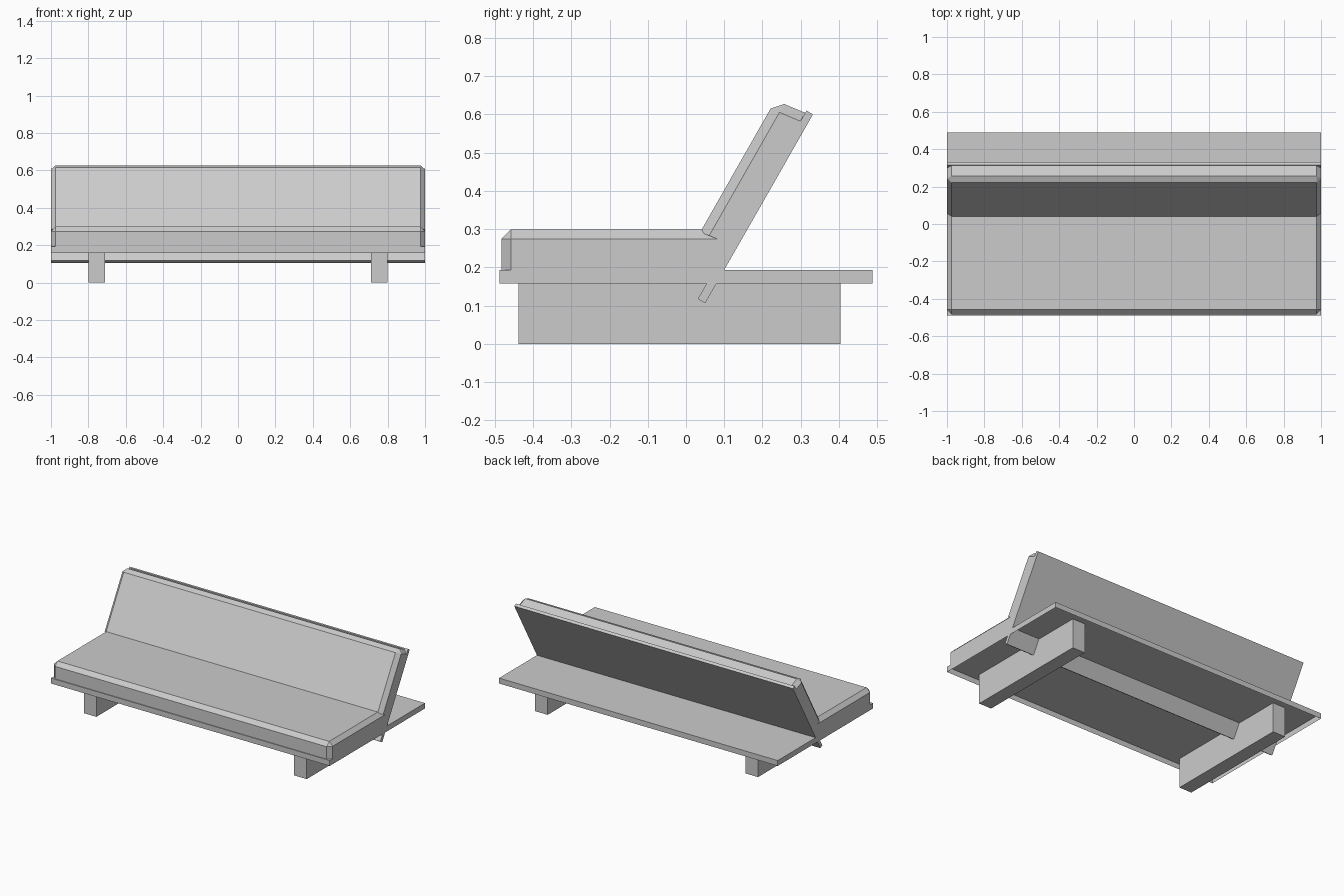
import bpy
import bmesh

if "Cube" in bpy.data.objects:
    bpy.data.objects.remove(bpy.data.objects["Cube"])


def prism(name, profile, x0, x1, chamfer=0.0, open_base=False):
    """Extrude a (y, z) profile along x.
    Profile order is back-base, front-base, front-top, back-top.
    chamfer cuts all edges around the front-top line;
    open_base leaves out the face on the base."""
    bm = bmesh.new()
    left = [bm.verts.new((x0, y, z)) for y, z in profile]
    right = [bm.verts.new((x1, y, z)) for y, z in profile]
    n = len(profile)
    bm.faces.new(left)
    bm.faces.new(right[::-1])
    sides = []
    for i in range(n):
        j = (i + 1) % n
        sides.append(bm.faces.new((left[i], right[i], right[j], left[j])))
    bmesh.ops.recalc_face_normals(bm, faces=bm.faces[:])
    if open_base:
        bmesh.ops.delete(bm, geom=[sides[0]], context='FACES_ONLY')
    if chamfer:
        pairs = [(left[2], right[2])]
        for side in (left, right):
            pairs += [(side[1], side[2]), (side[2], side[3])]
        edges = [bm.edges.get(p) for p in pairs]
        bmesh.ops.bevel(bm, geom=edges, offset=chamfer, offset_type='OFFSET',
                        segments=1, affect='EDGES')
    mesh = bpy.data.meshes.new(name)
    bm.to_mesh(mesh)
    bm.free()
    obj = bpy.data.objects.new(name, mesh)
    bpy.context.collection.objects.link(obj)
    return obj


def rect(y0, y1, z0, z1):
    return [(y1, z0), (y0, z0), (y0, z1), (y1, z1)]


# Two runner legs reaching up into the hollow platform
for label, x0, x1 in (("left", -0.80, -0.71), ("right", 0.71, 0.80)):
    prism(label + "_leg", rect(-0.438, 0.404, 0.0, 0.192), x0, x1)

# Platform board, open underneath
prism("platform", rect(-0.488, 0.488, 0.158, 0.193), -1, 1, open_base=True)

# Seat cushion with chamfered front, sides and corners, back end leaning on the board
prism("seat_cushion", [(0.09, 0.193), (-0.483, 0.193), (-0.483, 0.299), (0.143, 0.299)],
      -1, 1, 0.025)

# Tilted back board passing through the platform
prism("back_board", [(0.05, 0.106), (0.031, 0.118), (0.315, 0.610), (0.332, 0.60)], -1, 1)

# Tilted back cushion with chamfered top, sides and corners
prism("back_cushion", [(0.12, 0.26), (0.037, 0.292), (0.2335, 0.637), (0.312, 0.604)],
      -1, 1, 0.025)
